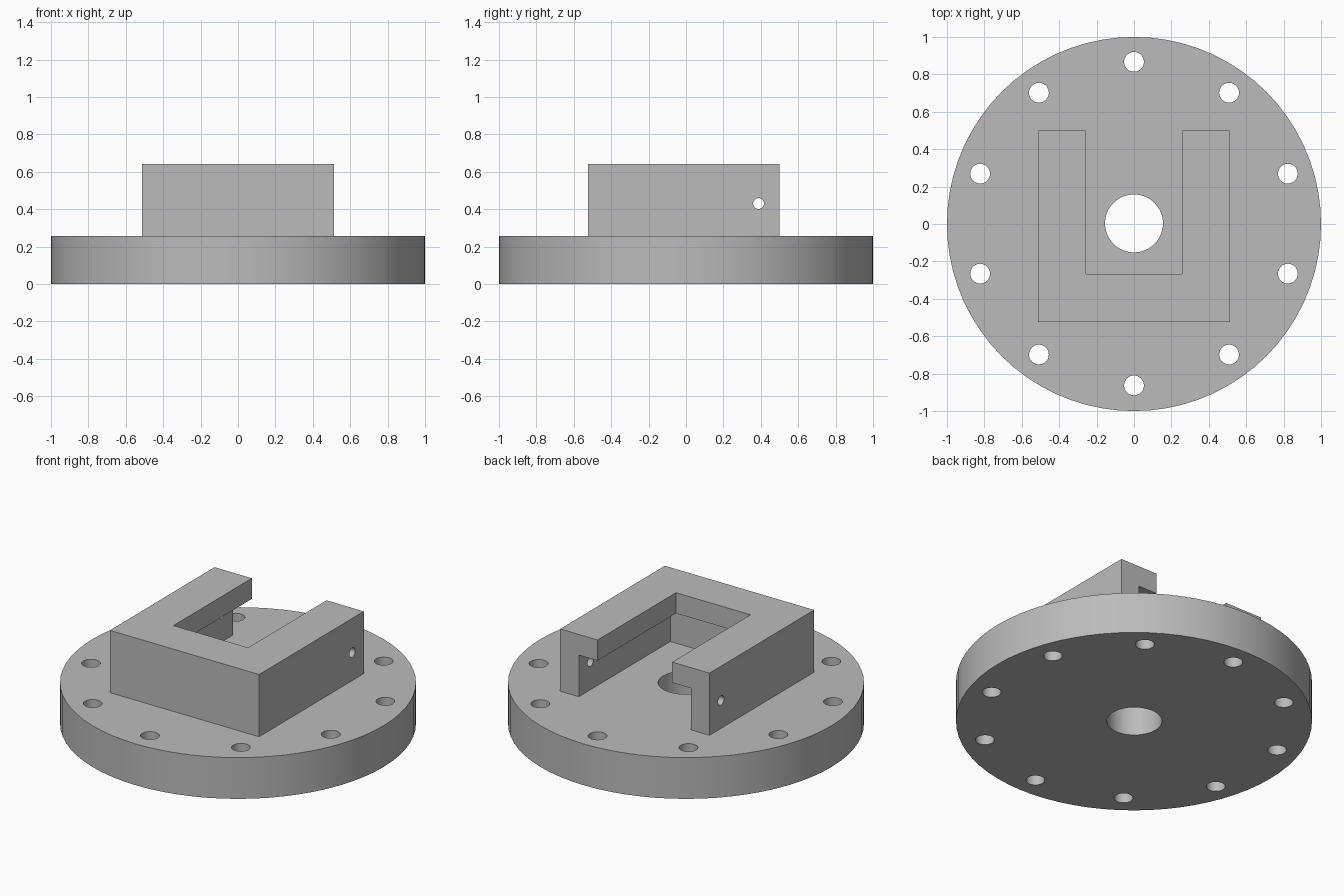
import bpy
import math

old = bpy.data.objects.get("Cube")
if old:
    bpy.data.objects.remove(old, do_unlink=True)

# Single machined-metal colour
metal = bpy.data.materials.new("machined grey")
metal.use_nodes = True
grey = (0.5, 0.5, 0.5, 1.0)
metal.diffuse_color = grey
metal.node_tree.nodes["Principled BSDF"].inputs["Base Color"].default_value = grey


def finish(name):
    ob = bpy.context.object
    ob.name = name
    ob.data.materials.append(metal)
    return ob


def box(name, low, high):
    """Box between two opposite corners."""
    centre = [(a + b) / 2 for a, b in zip(low, high)]
    bpy.ops.mesh.primitive_cube_add(size=1, location=centre)
    bpy.context.object.scale = [b - a for a, b in zip(low, high)]
    bpy.ops.object.transform_apply(location=True, rotation=True, scale=True)
    return finish(name)


def cylinder(name, radius, depth, centre, sides=32, rotation=(0, 0, 0)):
    bpy.ops.mesh.primitive_cylinder_add(
        vertices=sides, radius=radius, depth=depth, location=centre, rotation=rotation)
    bpy.ops.object.transform_apply(location=True, rotation=True, scale=True)
    return finish(name)


def cut(target, cutters):
    """Subtract each cutter from the target and discard it."""
    for cutter in cutters:
        cutter.hide_render = True
        mod = target.modifiers.new("cut", "BOOLEAN")
        mod.operation = "DIFFERENCE"
        mod.solver = "EXACT"
        mod.object = cutter
        bpy.context.view_layer.objects.active = target
        bpy.ops.object.modifier_apply(modifier=mod.name)
        bpy.data.objects.remove(cutter, do_unlink=True)


def smooth(ob):
    bpy.ops.object.select_all(action="DESELECT")
    ob.select_set(True)
    bpy.context.view_layer.objects.active = ob
    bpy.ops.object.shade_smooth_by_angle(angle=math.radians(30))


BASE_TOP = 0.256
TOP = 0.642

# Round flange with a central bore and a ring of bolt holes
flange = cylinder("flange", 1.0, BASE_TOP, (0, 0, BASE_TOP / 2), sides=72)
holes = [cylinder("bore_cutter", 0.155, 1, (0, 0.003, 0), sides=48)]
for i in range(10):
    a = math.radians(90 + 36 * i)
    holes.append(cylinder("bolt_cutter", 0.053, 1,
                          (0.865 * math.cos(a), 0.865 * math.sin(a) + 0.002, 0)))
cut(flange, holes)
smooth(flange)

# U-shaped bracket: open slot above, wider undercut below the lip, cross pin hole
bracket = box("slotted_bracket", (-0.512, -0.524, BASE_TOP), (0.512, 0.501, TOP))
cut(bracket, [
    box("slot_cutter", (-0.256, -0.267, 0), (0.256, 1, 1)),
    box("undercut_cutter", (-0.384, -0.395, 0), (0.384, 1, 0.514)),
    cylinder("pin_cutter", 0.029, 2, (0, 0.388, 0.43), rotation=(0, math.pi / 2, 0)),
])
smooth(bracket)
